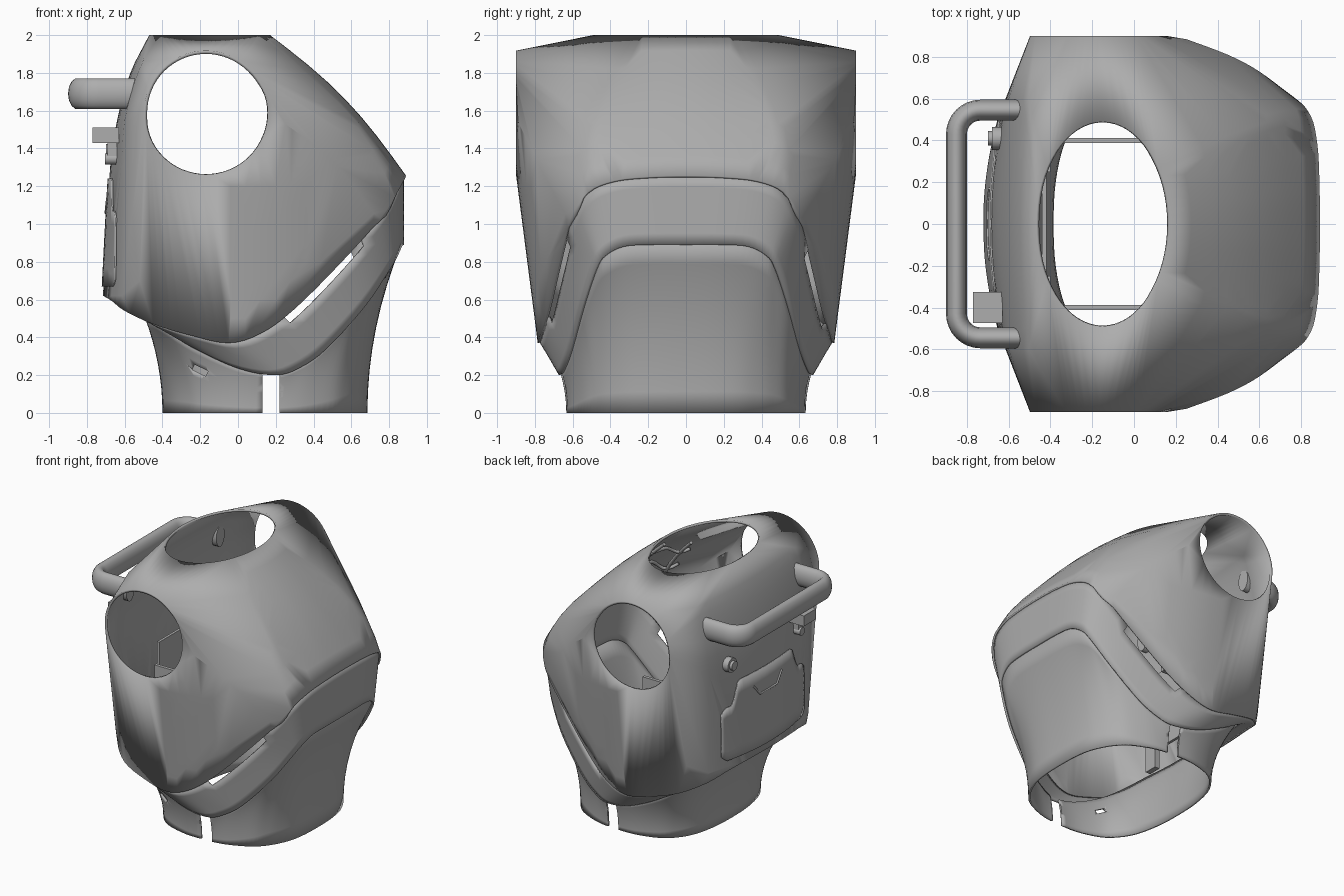
import bpy, bmesh, math
from mathutils import Vector
from mathutils.bvhtree import BVHTree

if "Cube" in bpy.data.objects:
    bpy.data.objects.remove(bpy.data.objects["Cube"])

grey = bpy.data.materials.new("shell grey")
grey.use_nodes = True
grey.diffuse_color = (0.42, 0.42, 0.42, 1)
grey.node_tree.nodes["Principled BSDF"].inputs["Base Color"].default_value = grey.diffuse_color


def finish(name, bm, thickness=0, angle=35):
    bmesh.ops.recalc_face_normals(bm, faces=bm.faces)
    me = bpy.data.meshes.new(name)
    bm.to_mesh(me)
    bm.free()
    ob = bpy.data.objects.new(name, me)
    bpy.context.collection.objects.link(ob)
    me.materials.append(grey)
    bpy.ops.object.select_all(action="DESELECT")
    ob.select_set(True)
    bpy.context.view_layer.objects.active = ob
    bpy.ops.object.shade_smooth_by_angle(angle=math.radians(angle))
    if thickness:
        mod = ob.modifiers.new("thickness", "SOLIDIFY")
        mod.thickness, mod.offset = thickness, -1
    return ob


def box(name, centre, size, tilt=0):
    bm = bmesh.new()
    bmesh.ops.create_cube(bm, size=1)
    bmesh.ops.scale(bm, vec=size, verts=bm.verts)
    ob = finish(name, bm)
    ob.location, ob.rotation_euler.y = centre, tilt
    return ob


def tube(name, points, radius):
    cu = bpy.data.curves.new(name, "CURVE")
    cu.dimensions, cu.bevel_depth, cu.bevel_resolution = "3D", radius, 5
    cu.use_fill_caps = True
    sp = cu.splines.new("POLY")
    sp.points.add(len(points) - 1)
    for p, co in zip(sp.points, points):
        p.co = (*co, 1)
    ob = bpy.data.objects.new(name, cu)
    bpy.context.collection.objects.link(ob)
    cu.materials.append(grey)
    return ob


def knob(name, centre, radius, depth):
    x, y, z = centre
    return tube(name, [(x - depth / 2, y, z), (x + depth / 2, y, z)], radius)


def smooth_path(pts, closed, k=4):
    """Spline through the points, k samples per span."""
    pts, n, out = [Vector(p) for p in pts], len(pts), []
    for i in range(n if closed else n - 1):
        a, b, c, d = [pts[j % n] if closed else pts[min(max(j, 0), n - 1)]
                      for j in range(i - 1, i + 3)]
        for s in range(k):
            t = s / k
            out.append(b + ((c - a) * t + (2 * a - 5 * b + 4 * c - d) * t * t
                            + (3 * b - a - 3 * c + d) * t ** 3) / 2)
    return out if closed else out + [pts[-1]]


def mirrored(half):
    return half + [(x, -y, z) for x, y, z in half[-2:0:-1]]


def loft(rings, skip=lambda r, p: False):
    bm = bmesh.new()
    rows = [[bm.verts.new(p) for p in ring] for ring in rings]
    n = len(rows[0])
    for r in range(len(rows) - 1):
        for i in range(n):
            j = (i + 1) % n
            if not skip(r, rings[r][i]):
                bm.faces.new((rows[r][i], rows[r][j], rows[r + 1][j], rows[r + 1][i]))
    return bm


# Guide curves: crest, hem, band edge, waist opening
crest = [(.89, 0, 1.255), (.888, .2, 1.25), (.878, .38, 1.23), (.845, .52, 1.17), (.755, .61, 1.03)]
hem = smooth_path(mirrored(crest + [
    (.55, .67, .8), (.3, .73, .55), (.12, .77, .42), (-.05, .785, .37), (-.25, .775, .41),
    (-.45, .73, .47), (-.6, .6, .54), (-.665, .42, .59), (-.705, .2, .615), (-.715, 0, .62)]), True)
edge = smooth_path(mirrored([
    (.88, 0, .89), (.878, .18, .89), (.868, .33, .88), (.845, .43, .83), (.805, .48, .76),
    (.67, .55, .56), (.47, .61, .34), (.33, .645, .24), (.2, .67, .2), (0, .68, .235),
    (-.25, .67, .35), (-.42, .62, .46), (-.48, .45, .5), (-.5, .2, .5), (-.5, 0, .5)]), True)
waist = smooth_path(mirrored([(x, y, 0) for x, y in (
    (.685, 0), (.68, .15), (.66, .28), (.62, .38), (.57, .46), (.5, .53), (.38, .59), (.28, .62),
    (.18, .63), (0, .63), (-.18, .58), (-.28, .5), (-.35, .38), (-.39, .2), (-.4, 0))]), True)
half_crease = crest + [(.6, .73, 1.22), (.45, .81, 1.38), (.25, .885, 1.53)]
crease = smooth_path([(x, -y, z) for x, y, z in half_crease[:0:-1]] + half_crease, False)


def neck(a):
    return Vector((-.15 + .32 * math.cos(a), .49 * math.sin(a), 2))


def chest(i, t, inset=0):
    """Bulged chest surface from the neck (t=0) to the crest and crease (t=1)."""
    s = 2 * i / (len(crease) - 1) - 1
    bulge = .05 * math.sin(math.pi * t) * (1 - s * s) - inset
    corner = .11 * math.sin(math.pi * t ** 1.5) * math.exp(-((abs(s) - .57) / .2) ** 2)
    return (neck(s * math.pi / 2).lerp(crease[i], t) + bulge * Vector((.72, .3 * s, .69))
            + corner * Vector((.68, math.copysign(.65, s), .33)))


def hem_height(x):
    return min(hem, key=lambda p: abs(p.x - x)).z


# Upper shell: taut skin over the guide curves, opened at neck, arms and hem
cloud = list(hem) + [neck(math.tau * i / 64) for i in range(64)]
for side in (-.9, .9):
    cloud += [Vector((-.17 + .328 * math.cos(a), side, 1.59 + .328 * math.sin(a)))
              for a in (math.tau * i / 64 for i in range(64))]
cloud += [chest(i, t / 8) for i in range(len(crease)) for t in range(1, 9)]
for p in smooth_path([(-.47, 0, 2), (-.57, 0, 1.8), (-.64, 0, 1.55), (-.677, 0, 1.3),
                      (-.7, 0, .9), (-.715, 0, .62)], False)[3:]:
    curl = .1 - .06 * min(1, max(0, (p.z - .9) / .65))
    cloud += [Vector((p.x + curl * (y / 6) ** 2, y / 10, p.z)) for y in range(-6, 7)]
for x in (c / 100 for c in range(-52, 50, 8)):
    for z in (c / 100 for c in range(50, 125, 10)):
        if z > hem_height(x) + .1:
            y = .785 + .128 * (z - .37) - .42 * (x + .05) ** 2
            cloud += [Vector((x, y, z)), Vector((x, -y, z))]
bm = bmesh.new()
for p in cloud:
    bm.verts.new(p)
bmesh.ops.remove_doubles(bm, verts=bm.verts, dist=.004)
bmesh.ops.convex_hull(bm, input=bm.verts)
bm.normal_update()
openings = [f for f in bm.faces
            if all(v.co.z > 1.998 for v in f.verts)
            or all(abs(v.co.y) > .898 for v in f.verts)
            or (f.normal.z < -.2 and abs(f.normal.y) < .5)]
bmesh.ops.delete(bm, geom=openings, context="FACES")
bmesh.ops.delete(bm, geom=[v for v in bm.verts if not v.link_faces], context="VERTS")
skin = BVHTree.FromBMesh(bm)
finish("upper_shell", bm, .018)


def on_back(y, z, lift):
    hit = skin.ray_cast(Vector((-2, y, z)), Vector((1, 0, 0)))[0]
    return hit - Vector((lift, 0, 0))


# Band under the hem, with a long vent on each side
tuck = Vector((.988, .985, 1))
inner_hem = [p * tuck for p in hem]
band = [[a.lerp(b, r / 6) for a, b in zip(inner_hem, edge)] for r in range(7)]
finish("hem_band", loft(band, lambda r, p: r == 0 and .22 < p.x < .6), .015)

# Lower body flaring up into the band
rings = []
for r in range(9):
    t = r / 8
    rings.append([Vector((*(w.lerp(e * tuck, t * t)).xy, (e.z + .01) * t)) for w, e in zip(waist, edge)])
lower = finish("lower_body", loft(rings), .015)
for name, centre, size, tilt in (
        ("left_notch_cutter", (.175, .65, .1), (.09, .3, .26), 0),
        ("right_notch_cutter", (.175, -.65, .1), (.09, .3, .26), 0),
        ("right_slot_cutter", (-.2, -.6, .225), (.08, .3, .03), .45)):
    cutter = box(name, centre, size, tilt)
    cutter.hide_render = True
    cutter.hide_set(True)
    mod = lower.modifiers.new(name, "BOOLEAN")
    mod.operation, mod.object = "DIFFERENCE", cutter

# Back hatch with stepped upper corners and a grip ridge
bm = bmesh.new()
columns = []
for i in range(41):
    y = -.5 + i / 40
    low = .67 + max(0, abs(y) - .46)
    top = 1.24 - min(.17, max(0, abs(y) - .32) * 2.5) - max(0, abs(y) - .46)
    columns.append([bm.verts.new(on_back(y, low + (top - low) * j / 6, .009)) for j in range(7)])
for a, b in zip(columns, columns[1:]):
    for j in range(6):
        bm.faces.new((a[j], b[j], b[j + 1], a[j + 1]))
finish("back_hatch", bm, .009)
tube("hatch_grip", [on_back(y, z, .009) for y, z in
                    ((-.17, 1.14), (-.1, 1.06), (.1, 1.06), (.17, 1.14))], .008)

# Carry handle: flattened tube with rounded corners
path = [(-.53, -.545, 0)]
for cy, start in ((-.43, 1.5), (.43, 1.0)):
    for i in range(9):
        a = math.pi * (start - i / 16)
        path.append((-.735 + .115 * math.cos(a), cy + .115 * math.sin(a), 0))
path.append((-.53, .545, 0))
handle = tube("carry_handle", path, .05)
handle.location.z, handle.scale.z = 1.69, 1.65

# Fittings on the back
box("hook_bracket", (-.7, -.4, 1.47), (.14, .15, .08))
box("hook_stem", (-.665, -.4, 1.4), (.05, .05, .1))
knob("hook_button", (-.67, -.4, 1.345), .03, .07)
knob("port_collar", (-.645, .41, 1.39), .055, .07)
knob("port_cap", (-.675, .41, 1.39), .035, .05)

# Inner frame and chest ribs
box("inner_back_plate", (-.43, 0, .95), (.02, .7, .6))
for side in (-1, 1):
    box("inner_rail", (-.17, .4 * side, .95), (.5, .025, .3))
    box("inner_rail_foot", (-.42, .3 * side, .75), (.04, .1, .5))
last = len(crease) - 1
for i in range(12, last - 11, 8):
    tube("chest_rib", [chest(i, t / 10, .03) for t in range(3, 10)], .012)
for t in (.45, .65, .85):
    tube("chest_cross_rib", [chest(i, t, .03) for i in range(10, last - 9)], .012)
